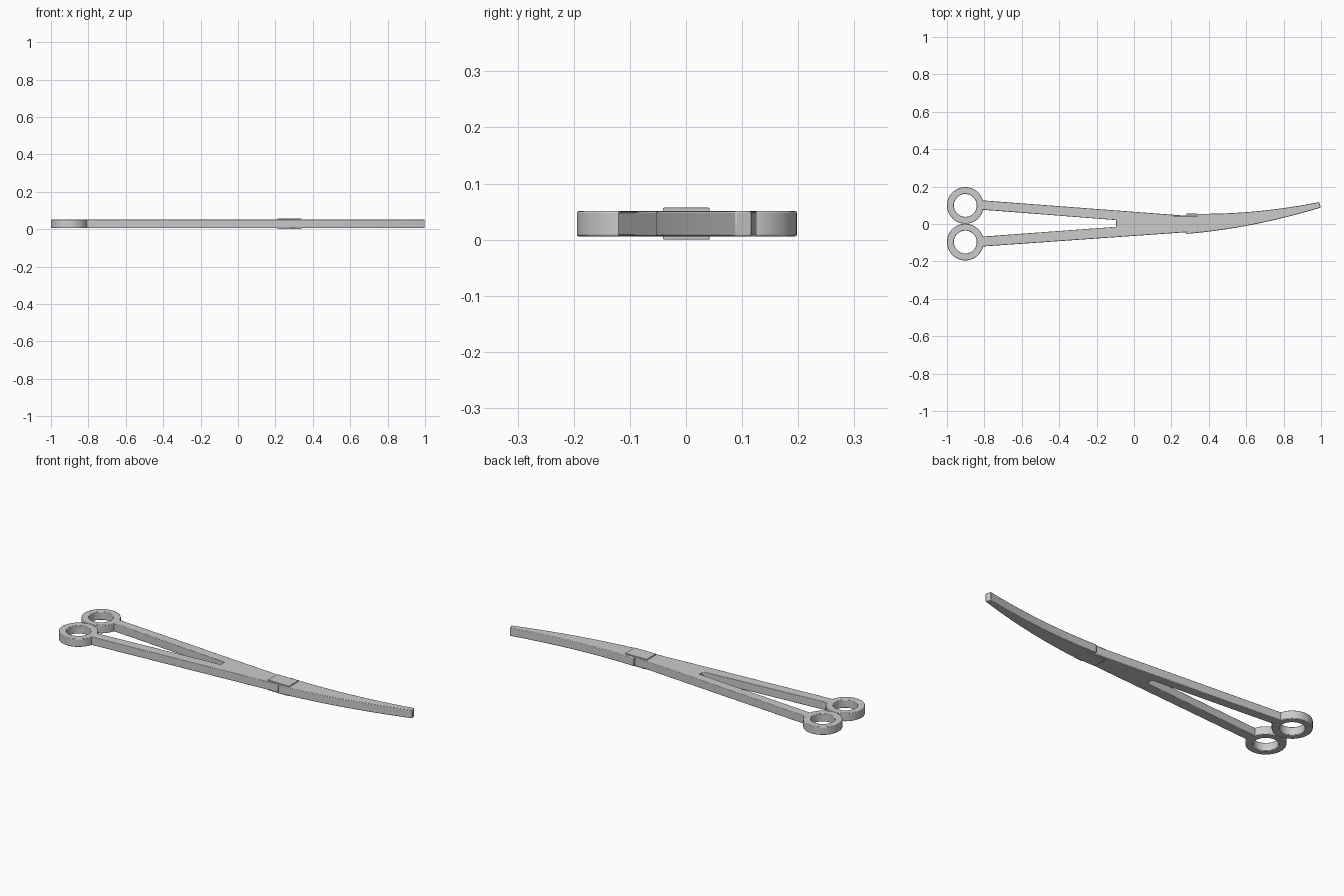
import bpy, bmesh, math

if "Cube" in bpy.data.objects:
    bpy.data.objects.remove(bpy.data.objects["Cube"])

Z0, Z1 = 0.006, 0.051   # body thickness range


def finish(bm, name, bevel=0.003):
    bmesh.ops.recalc_face_normals(bm, faces=bm.faces)
    me = bpy.data.meshes.new(name)
    bm.to_mesh(me)
    bm.free()
    ob = bpy.data.objects.new(name, me)
    bpy.context.collection.objects.link(ob)
    mod = ob.modifiers.new("edge_bevel", 'BEVEL')
    mod.width = bevel
    mod.segments = 2
    mod.limit_method = 'ANGLE'
    mod.angle_limit = math.radians(40)
    bpy.context.view_layer.objects.active = ob
    ob.select_set(True)
    bpy.ops.object.shade_smooth_by_angle(angle=math.radians(30))
    ob.select_set(False)
    return ob


def plate(name, outline, z0=Z0, z1=Z1, bevel=0.003):
    """Extrude a flat outline upward."""
    bm = bmesh.new()
    face = bm.faces.new([bm.verts.new((x, y, z0)) for x, y in outline])
    ext = bmesh.ops.extrude_face_region(bm, geom=[face])
    verts = [g for g in ext["geom"] if isinstance(g, bmesh.types.BMVert)]
    bmesh.ops.translate(bm, verts=verts, vec=(0, 0, z1 - z0))
    return finish(bm, name, bevel)


def ring(name, cx, cy, r_out, r_in, n=64):
    """Flat annulus: a rectangular section turned round z."""
    bm = bmesh.new()
    section = [(r_out, Z0), (r_out, Z1), (r_in, Z1), (r_in, Z0)]
    loops = []
    for i in range(n):
        a = 2 * math.pi * i / n
        loops.append([bm.verts.new((cx + r * math.cos(a), cy + r * math.sin(a), z))
                      for r, z in section])
    for i in range(n):
        p, q = loops[i], loops[(i + 1) % n]
        for k in range(4):
            m = (k + 1) % 4
            bm.faces.new((p[k], q[k], q[m], p[m]))
    return finish(bm, name)


# Finger rings
for side, cy in (("upper", 0.0995), ("lower", -0.0965)):
    ring("finger_ring_" + side, -0.902, cy, 0.098, 0.061)

# Two shanks meeting at the end of the slot
plate("shanks", [(-0.82, 0.127), (-0.82, 0.077), (-0.095, 0.021), (-0.095, -0.015),
                 (-0.82, -0.068), (-0.82, -0.121), (0.31, -0.042), (0.31, 0.042)])

# Curved tapering jaw
def bezier(p0, p1, p2, n=20):
    return [tuple((1 - t) ** 2 * a + 2 * t * (1 - t) * b + t * t * c
                  for a, b, c in zip(p0, p1, p2))
            for t in (i / n for i in range(n + 1))]

top_edge = bezier((0.28, 0.056), (0.62, 0.045), (0.99, 0.117))
low_edge = bezier((0.28, -0.053), (0.63, -0.024), (0.999, 0.088))
plate("curved_jaw", low_edge + top_edge[::-1])

# Box joint
plate("box_joint", [(0.21, -0.041), (0.34, -0.041), (0.34, 0.042), (0.21, 0.042)],
      0.0, 0.057, 0.002)
